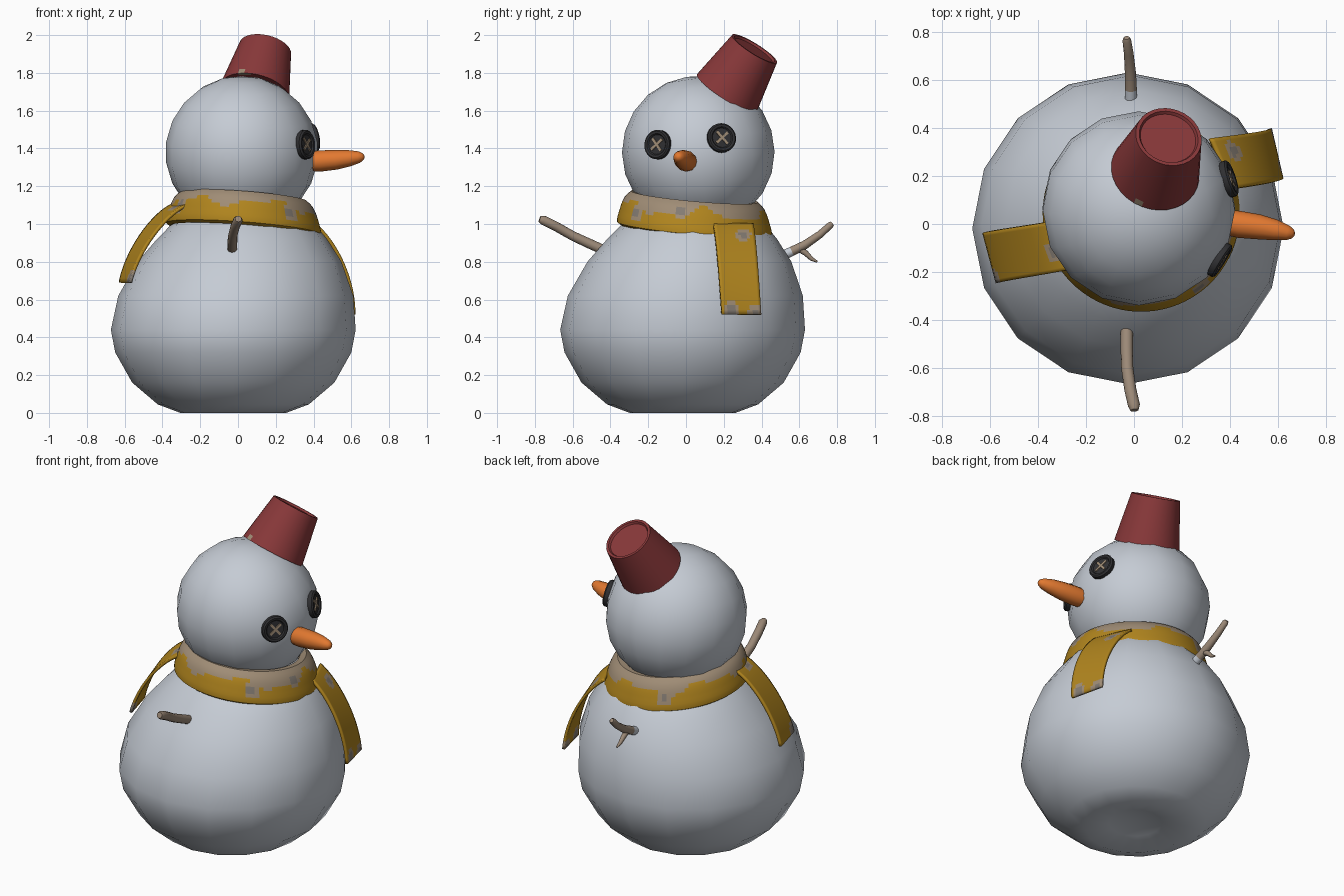
import bpy, bmesh, math
from mathutils import Vector, Matrix
from mathutils.geometry import interpolate_bezier

if "Cube" in bpy.data.objects:
    bpy.data.objects.remove(bpy.data.objects["Cube"])


def material(name, rgb):
    m = bpy.data.materials.new(name)
    m.diffuse_color = (*rgb, 1)
    m.use_nodes = True
    m.node_tree.nodes["Principled BSDF"].inputs["Base Color"].default_value = m.diffuse_color
    return m


SNOW = material("snow", (0.56, 0.60, 0.66))
RED = material("bucket_red", (0.25, 0.040, 0.042))
YELLOW = material("scarf_yellow", (0.44, 0.235, 0.013))
TAN = material("worn_tan", (0.35, 0.265, 0.18))
GREY = material("worn_grey", (0.23, 0.20, 0.17))
BARK = material("bark", (0.33, 0.25, 0.185))
BLACK = material("button_black", (0.03, 0.03, 0.033))
ORANGE = material("carrot_orange", (0.76, 0.19, 0.03))


def finish(name, bm, mats, smooth=40, rule=None):
    """Turn a bmesh into a shaded object; rule(face centre) picks the colour."""
    bmesh.ops.recalc_face_normals(bm, faces=bm.faces)
    if rule:
        for f in bm.faces:
            f.material_index = rule(f.calc_center_median())
    me = bpy.data.meshes.new(name)
    bm.to_mesh(me)
    bm.free()
    for m in mats:
        me.materials.append(m)
    ob = bpy.data.objects.new(name, me)
    bpy.context.collection.objects.link(ob)
    bpy.ops.object.select_all(action='DESELECT')
    ob.select_set(True)
    bpy.context.view_layer.objects.active = ob
    bpy.ops.object.shade_smooth_by_angle(angle=math.radians(smooth))
    return ob


def lathe(profile, segs):
    """Spin (radius, height) points around z."""
    bm = bmesh.new()
    vs = [bm.verts.new((r, 0, z)) for r, z in profile]
    es = [bm.edges.new(p) for p in zip(vs, vs[1:])]
    bmesh.ops.spin(bm, geom=vs + es, cent=(0, 0, 0), axis=(0, 0, 1),
                   angle=2 * math.pi, steps=segs, use_merge=True)
    bmesh.ops.remove_doubles(bm, verts=bm.verts, dist=1e-4)
    return bm


def aim(base, direction):
    return Matrix.Translation(base) @ Vector(direction).to_track_quat('Z', 'Y').to_matrix().to_4x4()


# Body: squat ball with dented base, leaning a little towards the neck
bm = lathe([(0, 0.06), (0.15, 0.035), (0.28, 0.0), (0.40, 0.045), (0.535, 0.16), (0.625, 0.32),
            (0.648, 0.44), (0.622, 0.62), (0.54, 0.80), (0.45, 0.92), (0.36, 1.02), (0.2, 1.1), (0, 1.12)], 16)
for v in bm.verts:
    lean = min(max((v.co.z - 0.5) / 0.5, 0), 1)
    v.co += Vector((-0.025 + 0.055 * lean, -0.018 + 0.06 * lean, 0))
finish("body", bm, [SNOW], 180)

# Head
bm = bmesh.new()
bmesh.ops.create_uvsphere(bm, u_segments=16, v_segments=11, radius=0.404,
                          matrix=Matrix.Translation((0.02, 0.065, 1.38)) @ Matrix.Rotation(0.15, 4, 'X'))
finish("head", bm, [SNOW], 180)

# Bucket hat, tipped back and sideways, with a recessed base and a worn chip
base, tip = Vector((0.088, 0.217, 1.695)), Vector((0.143, 0.36, 1.923))
bm = lathe([(0, 0.02), (0.17, 0.0), (0.187, 0.0), (0.182, 0.03), (0.177, 0.06), (0.14, 0.28),
            (0.125, 0.28), (0.118, 0.268), (0, 0.268)], 32)
bm.transform(aim(base, tip - base))
chip = Vector((0.02, 0.065, 1.775))
finish("bucket_hat", bm, [RED, TAN], 40, lambda c: int((c - chip).length < 0.045))

# Scarf ring: sloping collar, worn along its upper edge
rows = [(0.29, 1.10), (0.30, 1.14), (0.335, 1.145), (0.355, 1.128), (0.37, 1.11), (0.38, 1.09), (0.388, 1.07),
        (0.394, 1.05), (0.40, 1.03), (0.406, 1.01), (0.41, 0.99), (0.41, 0.975), (0.39, 0.962), (0.34, 0.98)]


def scarf_colour(c):
    a = math.atan2(c.y, c.x)
    edge = 1.085 + 0.022 * math.sin(5 * a + 1) + 0.014 * math.sin(11 * a)
    for sa, sz in ((-0.9, 1.05), (0.55, 1.0), (-2.6, 1.06), (2.0, 1.05), (-0.2, 1.09)):
        d = math.hypot((a - sa) * 0.4, c.z - sz)
        if d < 0.025:
            return 2
        if d < 0.045:
            return 1
    return int(c.z > edge)


bm = lathe(rows, 96)
for f in bm.faces:
    f.material_index = scarf_colour(f.calc_center_median())
for v in bm.verts:
    v.co.z -= 0.075 * v.co.x + 0.09 * v.co.y
    v.co += Vector((0.03, 0.045, 0))
finish("scarf_ring", bm, [YELLOW, TAN, GREY])


# Scarf tails: thin bent ribbons with worn spots at the ends
def ribbon(name, path, half_a, half_b, spots):
    n, m = 24, 14
    pts = interpolate_bezier(*[Vector(p) for p in path], n + 1)
    bm = bmesh.new()
    grid = []
    for i, p in enumerate(pts):
        half = Vector(half_a).lerp(Vector(half_b), i / n)
        grid.append([bm.verts.new(p + half * (2 * j / m - 1)) for j in range(m + 1)])
    for i in range(n):
        for j in range(m):
            f = bm.faces.new((grid[i][j], grid[i][j + 1], grid[i + 1][j + 1], grid[i + 1][j]))
            for u, w in spots:
                d = math.hypot((i + 0.5) / n * 0.5 - u * 0.5, ((j + 0.5) / m - w) * 0.21)
                if d < 0.022:
                    f.material_index = 2
                elif d < 0.042:
                    f.material_index = 1
    ob = finish(name, bm, [YELLOW, TAN, GREY])
    mod = ob.modifiers.new("thickness", 'SOLIDIFY')
    mod.thickness, mod.offset = 0.016, 0


ribbon("scarf_tail_face_side", [(0.36, 0.25, 1.0), (0.47, 0.265, 0.92), (0.585, 0.28, 0.72), (0.59, 0.293, 0.52)],
       (0.045, -0.105, 0), (0.024, -0.104, 0), [(0.96, 0.75), (1.0, 0.15), (0.2, 0.3)])
ribbon("scarf_tail_back", [(-0.31, -0.09, 1.10), (-0.42, -0.11, 1.05), (-0.56, -0.13, 0.86), (-0.596, -0.14, 0.69)],
       (0.04, -0.1, 0), (0.028, -0.105, 0), [(0.97, 0.9), (0.1, 0.6)])


# Stick arms and carrot: swept tubes through (x, y, z, radius) points
def tube(name, pts, mats, sides=12, rule=None):
    bm = bmesh.new()
    rings = []
    for i, p in enumerate(pts):
        d = Vector(pts[min(i + 1, len(pts) - 1)][:3]) - Vector(pts[max(i - 1, 0)][:3])
        mat = aim(Vector(p[:3]), d)
        rings.append([bm.verts.new(mat @ Vector((p[3] * math.cos(2 * math.pi * k / sides),
                                                 p[3] * math.sin(2 * math.pi * k / sides), 0)))
                      for k in range(sides)])
    for a, b in zip(rings, rings[1:]):
        for k in range(sides):
            q = (k + 1) % sides
            bm.faces.new((a[k], a[q], b[q], b[k]))
    bm.faces.new(rings[0])
    bm.faces.new(rings[-1])
    finish(name, bm, mats, 50, rule)


tube("arm_front", [(-0.03, -0.42, 0.855, 0.026), (-0.03, -0.52, 0.90, 0.026), (-0.028, -0.60, 0.937, 0.025),
                   (-0.015, -0.69, 0.988, 0.025), (0.0, -0.755, 1.02, 0.025), (0.002, -0.775, 1.027, 0.017)], [BARK])
tube("arm_back", [(-0.013, 0.44, 0.80, 0.026), (-0.013, 0.56, 0.855, 0.025), (-0.015, 0.63, 0.89, 0.023),
                  (-0.022, 0.71, 0.945, 0.020), (-0.03, 0.765, 0.995, 0.018), (-0.031, 0.775, 1.003, 0.012)],
     [BARK, SNOW], 12, lambda c: int(c.y < 0.53))
tube("arm_back_twig", [(-0.015, 0.59, 0.875, 0.018), (-0.015, 0.635, 0.845, 0.015),
                       (-0.012, 0.665, 0.815, 0.011), (-0.01, 0.695, 0.80, 0.005)], [BARK], 8)
tube("carrot_nose", [(0.40, 0.005, 1.332, 0.054), (0.44, -0.002, 1.334, 0.056), (0.52, -0.012, 1.34, 0.052),
                     (0.59, -0.025, 1.348, 0.043), (0.64, -0.037, 1.354, 0.031), (0.66, -0.041, 1.356, 0.02),
                     (0.668, -0.043, 1.357, 0.008)], [ORANGE])

# Button eyes with crossed thread
for side, pos, normal in (("front", (0.355, -0.148, 1.42), (0.84, -0.52, 0.08)),
                          ("back", (0.392, 0.187, 1.455), (0.93, 0.30, 0.18))):
    frame = aim(Vector(pos), normal)
    bm = lathe([(0, -0.02), (0.07, -0.02), (0.078, -0.008), (0.078, 0.012), (0.070, 0.020),
                (0.058, 0.018), (0.052, 0.010), (0, 0.010)], 24)
    bm.transform(frame)
    finish("button_eye_" + side, bm, [BLACK])
    bm = bmesh.new()
    for ang in (40, 130):
        bmesh.ops.create_cube(bm, size=1, matrix=Matrix.Translation((0, 0, 0.012))
                              @ Matrix.Rotation(math.radians(ang), 4, 'Z') @ Matrix.Diagonal((0.085, 0.014, 0.009, 1)))
    bm.transform(frame)
    finish("eye_thread_" + side, bm, [TAN])
